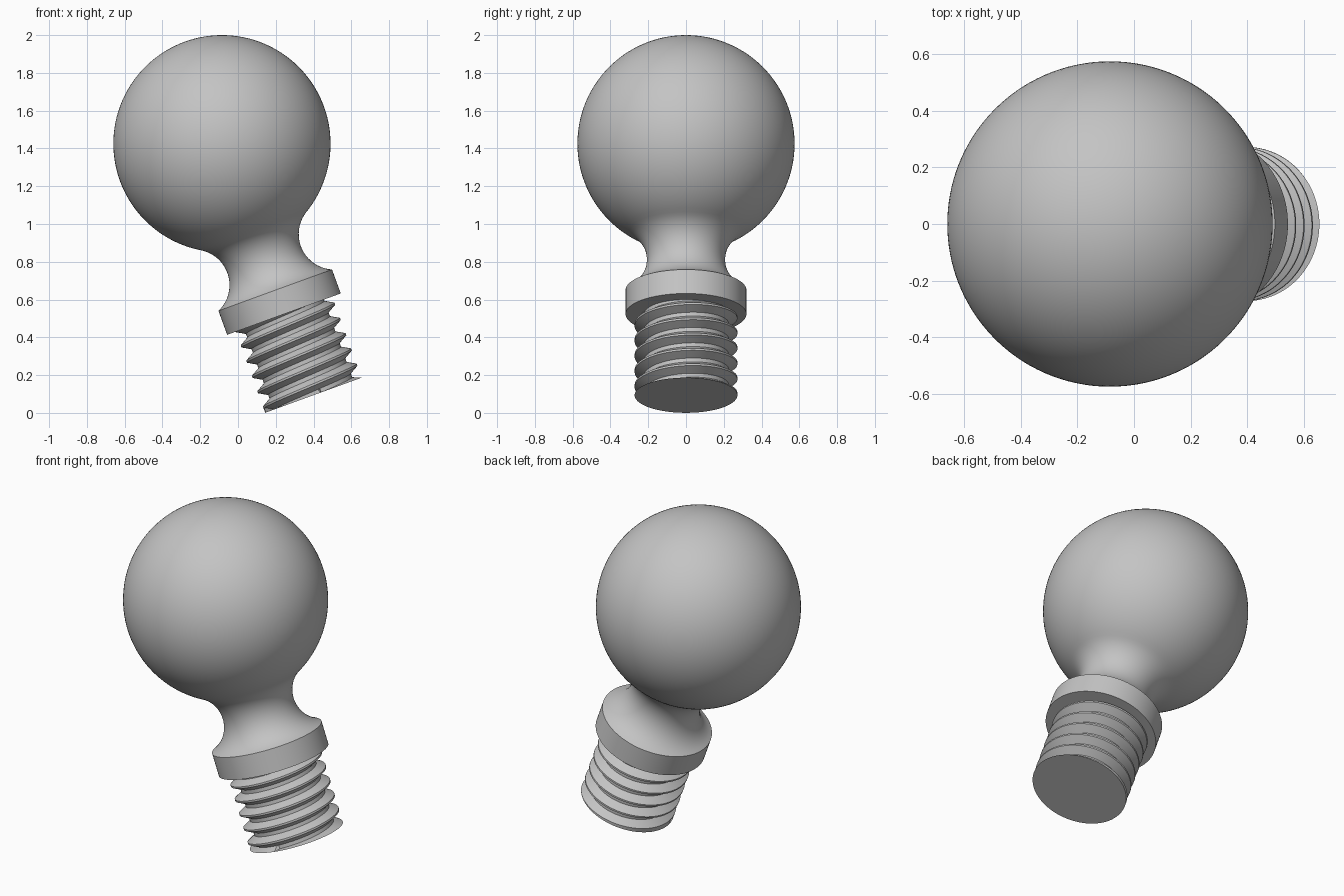
import bpy, bmesh, math
from mathutils import Matrix

cube = bpy.data.objects.get("Cube")
if cube:
    bpy.data.objects.remove(cube, do_unlink=True)

# Everything is modelled around a local axis through the ball centre, then tilted
TILT = (Matrix.Translation((-0.085, 0, 1.425))
        @ Matrix.Rotation(math.radians(-20), 4, 'Y'))
SEGMENTS = 128

grey = bpy.data.materials.new("plain_grey")
grey.use_nodes = True
grey.diffuse_color = (0.55, 0.55, 0.55, 1)
grey.node_tree.nodes["Principled BSDF"].inputs["Base Color"].default_value = grey.diffuse_color


def finish(bm, name):
    """Turn a bmesh into a tilted, smooth-shaded object."""
    bmesh.ops.remove_doubles(bm, verts=bm.verts, dist=0.0002)
    bmesh.ops.recalc_face_normals(bm, faces=bm.faces)
    bm.transform(TILT)
    mesh = bpy.data.meshes.new(name)
    bm.to_mesh(mesh)
    bm.free()
    mesh.materials.append(grey)
    obj = bpy.data.objects.new(name, mesh)
    bpy.context.collection.objects.link(obj)
    bpy.ops.object.select_all(action='DESELECT')
    obj.select_set(True)
    bpy.context.view_layer.objects.active = obj
    bpy.ops.object.shade_smooth_by_angle(angle=math.radians(30))


# Ball, filleted neck and collar as one turned profile (radius, height)
BALL, NECK, FILLET = 0.575, 0.207, 0.188
COLLAR, COLLAR_TOP, COLLAR_BOTTOM = 0.32, -0.825, -0.96
fillet_r = NECK + FILLET
fillet_z = -math.sqrt((BALL + FILLET) ** 2 - fillet_r ** 2)
touch = math.atan2(fillet_z, fillet_r)            # where ball meets fillet
end = math.atan2(COLLAR_TOP - fillet_z, COLLAR - fillet_r) % math.tau


def arc(cr, cz, radius, a, b, n):
    return [(cr + radius * math.cos(a + (b - a) * i / n),
             cz + radius * math.sin(a + (b - a) * i / n)) for i in range(n + 1)]


profile = arc(0, 0, BALL, math.pi / 2, touch, 56)
profile += arc(fillet_r, fillet_z, FILLET, touch + math.pi, end, 20)[1:]
profile += [(COLLAR, COLLAR_TOP), (COLLAR, COLLAR_BOTTOM), (0, COLLAR_BOTTOM)]

bm = bmesh.new()
verts = [bm.verts.new((r, 0, z)) for r, z in profile]
edges = [bm.edges.new(pair) for pair in zip(verts, verts[1:])]
bmesh.ops.spin(bm, geom=verts + edges, cent=(0, 0, 0), axis=(0, 0, 1),
               angle=math.tau, steps=SEGMENTS, use_merge=True)
finish(bm, "ball_neck_and_collar")

# Threaded stud: a helical tooth strip, cut flat at the tip
CREST, ROOT, PITCH, TIP = 0.272, 0.225, 0.086, -1.417
TURNS = 7
tooth = [(-1 / 16, CREST), (1 / 16, CREST), (3 / 8, ROOT), (5 / 8, ROOT)]
bm = bmesh.new()
rows = []
for turn in range(TURNS):
    for offset, radius in tooth:
        row = []
        for s in range(SEGMENTS + 1):
            angle = math.tau * s / SEGMENTS
            z = -1.516 + PITCH * (turn + offset + s / SEGMENTS)
            r = radius
            if z <= TIP:
                z, r = TIP, CREST
            row.append(bm.verts.new((r * math.cos(angle), r * math.sin(angle), z)))
        rows.append(row)
for low, high in zip(rows, rows[1:]):
    for s in range(SEGMENTS):
        if max(v.co.z for v in (low[s], low[s + 1], high[s], high[s + 1])) > TIP + 1e-5:
            bm.faces.new((low[s], low[s + 1], high[s + 1], high[s]))
bmesh.ops.delete(bm, geom=[v for v in bm.verts if not v.link_faces], context='VERTS')

# Flat tip
bmesh.ops.create_circle(bm, cap_ends=True, segments=SEGMENTS, radius=CREST,
                        matrix=Matrix.Translation((0, 0, TIP)))
finish(bm, "threaded_stud")
